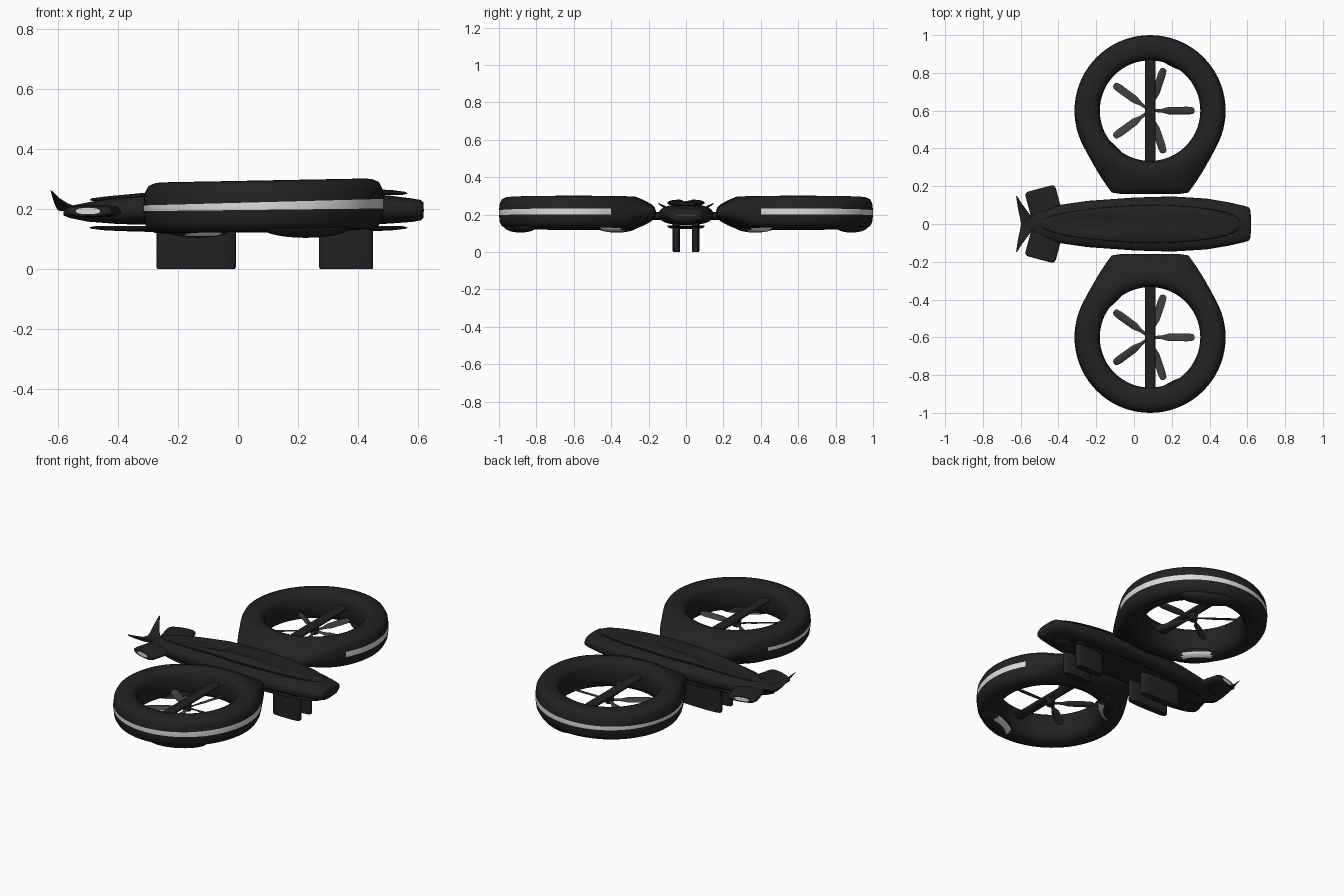
import bpy, bmesh, math
from math import sin, cos, pi, radians
from mathutils import Vector, Matrix

if "Cube" in bpy.data.objects:
    bpy.data.objects.remove(bpy.data.objects["Cube"])


def material(name, v):
    m = bpy.data.materials.new(name)
    m.diffuse_color = (v, v, v, 1)
    m.use_nodes = True
    m.node_tree.nodes["Principled BSDF"].inputs["Base Color"].default_value = m.diffuse_color
    return m


BODY = material("matte black", 0.016)
BLADE = material("dark grey", 0.05)
LIGHT = material("light grey", 0.72)
CX, CY, CZ = 0.085, 0.6, 0.21      # centre of the rotor duct


def finish(name, bm, mats, mirror=False, angle=40):
    bmesh.ops.recalc_face_normals(bm, faces=bm.faces)
    me = bpy.data.meshes.new(name)
    bm.to_mesh(me)
    bm.free()
    for m in mats:
        me.materials.append(m)
    ob = bpy.data.objects.new(name, me)
    bpy.context.collection.objects.link(ob)
    bpy.ops.object.select_all(action='DESELECT')
    ob.select_set(True)
    bpy.context.view_layer.objects.active = ob
    bpy.ops.object.shade_smooth_by_angle(angle=radians(angle))
    if mirror:
        mod = ob.modifiers.new("mirror", 'MIRROR')
        mod.use_axis = (False, True, False)
    return ob


def loft(bm, rows, wrap=False, mat=lambda i, j: 0):
    """Skin a list of closed point loops; cap the ends unless wrapped."""
    vs = [[bm.verts.new(p) for p in r] for r in rows]
    n, k = len(vs), len(vs[0])
    for i in range(n if wrap else n - 1):
        a, b = vs[i], vs[(i + 1) % n]
        for j in range(k):
            f = bm.faces.new((a[j], a[(j + 1) % k], b[(j + 1) % k], b[j]))
            f.material_index = mat(i, j)
    if not wrap:
        bm.faces.new(vs[0])
        bm.faces.new(vs[-1])


def oval(n, a, b, p=2.0):
    """Superellipse points."""
    out = []
    for i in range(n):
        c, s = cos(2 * pi * i / n), sin(2 * pi * i / n)
        out.append((math.copysign(abs(c) ** (2 / p), c) * a,
                    math.copysign(abs(s) ** (2 / p), s) * b))
    return out


def tilt(x):
    return 0.019 * (x - CX)


# Rotor ducts: rings that stretch into a flat neck next to the hull
half = [(-1, .2), (-.93, .6), (-.75, .86), (-.4, .98), (0, 1), (.4, .98), (.75, .86), (.93, .6), (1, .15)]
profile = half + [(u, -v) for u, v in reversed(half)]
SEG = 72


def off_neck(i):
    return abs((i * 360 / SEG + 180) % 360 - 180)


rows = []
for i in range(SEG):
    phi = off_neck(i)
    if phi <= 24:
        R = 0.44 / cos(radians(phi))
    else:
        R = 0.4 + 0.083 * max(0, 1 - (phi - 24) / 38) ** 2
    k = min(1, (R - 0.4) / 0.05)
    a = radians(i * 360 / SEG) - pi / 2
    row = []
    for u, v in profile:
        r = 0.333 + (u * 0.067 if u < 0 else u * (R - 0.333))
        h = 0.085 * (1 - 0.6 * k * max(0, u))
        if u == 1:
            h *= 1 + 0.25 * cos(a)
        x = CX + r * cos(a)
        row.append((x, CY + r * sin(a), CZ + v * h + tilt(x)))
    rows.append(row)
bm = bmesh.new()
loft(bm, rows, True, lambda i, j: 1 if j == len(half) - 1 and off_neck(i + .5) > 58 else 0)
finish("rotor_duct", bm, [BODY, LIGHT], True)

# Lamp pods under the ducts, with a pale lens facing the duct centre
for name, ox, oy, length in (("inner_lamp_pod", -.22, -.23, .15), ("outer_lamp_pod", .14, .285, .16)):
    bm = bmesh.new()
    bmesh.ops.create_uvsphere(bm, u_segments=32, v_segments=16, radius=1)
    for f in bm.faces:
        c = f.calc_center_median()
        f.material_index = int(abs(c.x) < .5 and c.y < -.35 and -.85 < c.z < -.25)
    ang = math.atan2(oy, ox) - pi / 2
    bm.transform(Matrix.Translation((CX + ox, CY + oy, 0.138)) @ Matrix.Rotation(ang, 4, 'Z')
                 @ Matrix.Diagonal((length, .058, .034, 1)))
    finish(name, bm, [BODY, LIGHT], True)

# Support beam across each duct
bm = bmesh.new()
loft(bm, [[(CX + x, y, 0.225 + z) for x, z in oval(16, .028, .014, 3)] for y in (.32, .88)])
finish("rotor_beam", bm, [BODY], True)

# Five pitched blades on a hub
bm = bmesh.new()
stations = ((.02, .008), (.06, .01), (.1, .021), (.2, .022), (.228, .018), (.236, .008))
for b in range(5):
    rot = Matrix.Rotation(b * 2 * pi / 5, 4, 'Z')
    pitch = Matrix.Rotation(radians(18), 4, 'X')
    loft(bm, [[Vector((CX, CY, 0.19)) + rot @ pitch @ Vector((r, y, z)) for y, z in oval(10, w, .004)]
              for r, w in stations])
finish("rotor_blades", bm, [BLADE], True)
bm = bmesh.new()
bmesh.ops.create_cone(bm, cap_ends=True, segments=20, radius1=.022, radius2=.026, depth=.05,
                      matrix=Matrix.Translation((CX, CY, 0.2)))
finish("rotor_hub", bm, [BODY], True)

# Hull: x, half width, centre height, half height
hull = ((-.58, .02, .19, .012), (-.56, .035, .19, .02), (-.5, .07, .19, .032), (-.4, .1, .195, .045),
        (-.25, .122, .2, .054), (0, .14, .2, .056), (.2, .146, .2, .056), (.38, .135, .2, .053),
        (.5, .115, .198, .047), (.58, .097, .196, .039), (.608, .088, .196, .034), (.617, .07, .196, .026))
bm = bmesh.new()
loft(bm, [[(x, y, zc + z) for y, z in oval(32, w, h, 2.5)] for x, w, zc, h in hull])
finish("hull", bm, [BODY], angle=50)

# Nose slot
bm = bmesh.new()
bmesh.ops.create_cube(bm, size=1, matrix=Matrix.Translation((.616, 0, .196)) @ Matrix.Diagonal((.006, .1, .008, 1)))
finish("nose_slot", bm, [BLADE])


# Long shallow shells along the top and bottom of the hull
def shell(name, z_edge, rise, grow):
    bm = bmesh.new()
    out = []
    for s, t in ((.96, -.25), (1, 0), (.985, .3), (.9, .6), (.7, .85), (.35, 1)):
        row = []
        for x, y in oval(48, .53 * grow, .1, 2.3):
            taper = 1 - .22 * max(0, -x / .53) + .04 * x
            drop = .045 * max(0, -x / .53 - .3) + .02 * max(0, x / .53 - .5)
            z = z_edge + rise * t - (drop if rise > 0 else 0)
            row.append((.035 + x * s, y * s * taper, z))
        out.append(row)
    loft(bm, out)
    finish(name, bm, [BODY])


shell("top_shell", .261, .02, 1)
shell("belly_shell", .139, -.017, 1)

# Landing fins, two pairs
for name, x0, x1 in (("rear_fin", -.272, -.007), ("front_fin", .27, .45)):
    c, w = (x0 + x1) / 2, (x1 - x0) / 2
    bm = bmesh.new()
    loft(bm, [[(c + x * s, .051 + y * s, z) for x, y in oval(28, w, .02, 3.2)]
              for z, s in ((0, .97), (.006, 1), (.16, 1))])
    finish(name, bm, [BODY], True)

# Side stabilisers with a pale tip
bm = bmesh.new()
rot = Matrix.Rotation(radians(15), 4, 'Z')
rows = [[Vector((-.465, .06, .193)) + rot @ Vector((x * s, y, z * s)) for x, z in oval(24, .083, .021, 2.4)]
        for y, s in ((0, 1), (.11, 1), (.126, .95), (.132, .8), (.1325, .5))]
loft(bm, rows)
bm.faces.ensure_lookup_table()
bm.faces[-1].material_index = 1
finish("stabiliser", bm, [BODY, LIGHT], True)

# Fishtail sweeping upward at the back: front and rear edge across the half span
bm = bmesh.new()
edge = ((0, -.53, -.598, .197, .2), (.035, -.54, -.604, .2, .207), (.07, -.566, -.612, .212, .224),
        (.11, -.595, -.619, .233, .244), (.148, -.619, -.624, .258, .264))
rows = []
for y, xf, xr, zf, zr in edge:
    t = .011 * (1 - y / .165)
    rows.append([(xf, y, zf - t), (xf, y, zf + t), (xr, y, zr + t * .5), (xr, y, zr - t * .5)])
full = [[(x, -y, z) for x, y, z in r] for r in reversed(rows[1:])] + rows
loft(bm, full)
finish("fishtail", bm, [BODY])
